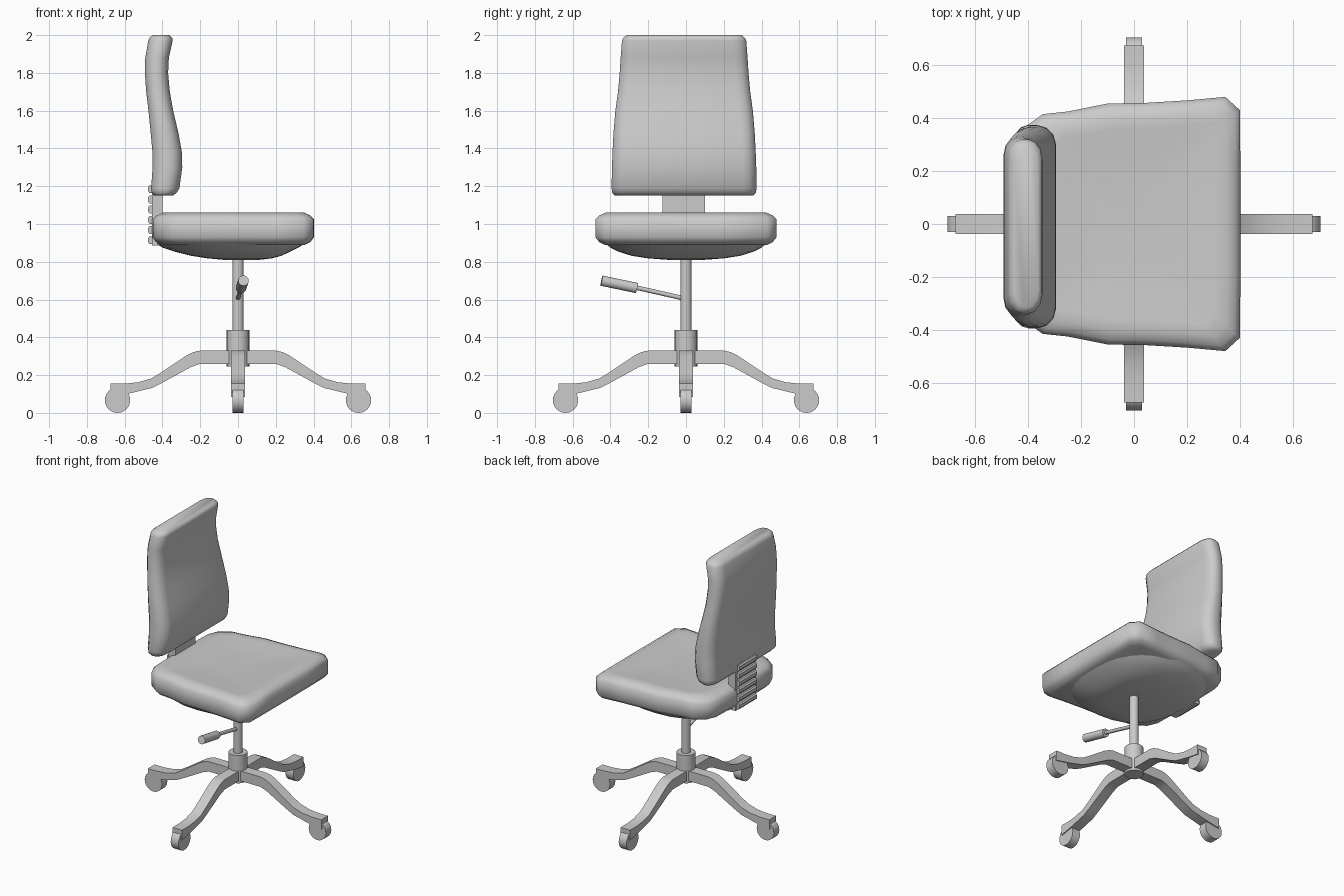
import bpy, bmesh, math
from mathutils import Vector

if "Cube" in bpy.data.objects:
    bpy.data.objects.remove(bpy.data.objects["Cube"])


def finish(name, bm, angle=40):
    bmesh.ops.recalc_face_normals(bm, faces=bm.faces)
    me = bpy.data.meshes.new(name)
    bm.to_mesh(me)
    bm.free()
    ob = bpy.data.objects.new(name, me)
    bpy.context.collection.objects.link(ob)
    bpy.ops.object.select_all(action='DESELECT')
    ob.select_set(True)
    bpy.context.view_layer.objects.active = ob
    bpy.ops.object.shade_smooth_by_angle(angle=math.radians(angle))
    return ob


def loft(name, rings, angle=40):
    bm = bmesh.new()
    vs = [[bm.verts.new(p) for p in r] for r in rings]
    n = len(rings[0])
    for a, b in zip(vs, vs[1:]):
        for i in range(n):
            j = (i + 1) % n
            bm.faces.new((a[i], a[j], b[j], b[i]))
    bm.faces.new(vs[0])
    bm.faces.new(vs[-1])
    return finish(name, bm, angle)


def rod(name, p, q, r, sides=20):
    p, q = Vector(p), Vector(q)
    rot = (q - p).to_track_quat('Z', 'Y')
    ring = [rot @ Vector((r * math.cos(2 * math.pi * i / sides),
                          r * math.sin(2 * math.pi * i / sides), 0)) for i in range(sides)]
    return loft(name, [[p + v for v in ring], [q + v for v in ring]])


def box(name, lo, hi):
    return loft(name, [[(lo[0], lo[1], z), (hi[0], lo[1], z), (hi[0], hi[1], z), (lo[0], hi[1], z)]
                       for z in (lo[2], hi[2])])


# Seat cushion: mirrored outline lofted with rounded edges and a slight dish
half = [(0.402, 0.2), (0.40, 0.43), (0.345, 0.48), (0.2, 0.467), (0.05, 0.458), (-0.1, 0.455),
        (-0.25, 0.425), (-0.345, 0.415), (-0.42, 0.36), (-0.45, 0.29), (-0.455, 0.1)]
outline = half + [(x, -y) for x, y in reversed(half)]
rings = []
for z, inset in [(0.89, 0.05), (0.905, 0.02), (0.93, 0), (1.025, 0), (1.045, 0.02),
                 (1.06, 0.055), (1.058, 0.1), (1.05, 0.2), (1.045, 0.32)]:
    rings.append([(x * (1 - inset / 0.43), y * (1 - inset / 0.48), z) for x, y in outline])
loft("seat", rings, 60)

# Bowl-shaped shell under the seat
rings = []
for z, cx, hx, hy in [(0.81, 0.02, 0.09, 0.09), (0.818, 0.01, 0.17, 0.2), (0.832, -0.01, 0.24, 0.29),
                      (0.855, -0.03, 0.31, 0.36), (0.875, -0.04, 0.36, 0.4), (0.90, -0.04, 0.40, 0.43)]:
    ring = []
    for i in range(28):
        c, s = math.cos(2 * math.pi * i / 28), math.sin(2 * math.pi * i / 28)
        ring.append((cx + hx * math.copysign(abs(c) ** 0.8, c),
                     hy * math.copysign(abs(s) ** 0.8, s), z))
    rings.append(ring)
loft("seat_shell", rings)

# Backrest: z, rear x, front x, half width
rings = []
for z, x0, x1, w in [(1.15, -0.445, -0.345, 0.365), (1.165, -0.457, -0.325, 0.38),
                     (1.19, -0.46, -0.31, 0.384), (1.3, -0.452, -0.295, 0.382),
                     (1.38, -0.453, -0.297, 0.379), (1.48, -0.462, -0.315, 0.374),
                     (1.6, -0.474, -0.343, 0.364), (1.7, -0.486, -0.361, 0.35),
                     (1.8, -0.493, -0.37, 0.341), (1.88, -0.491, -0.366, 0.336),
                     (1.97, -0.475, -0.346, 0.329), (1.985, -0.47, -0.348, 0.322),
                     (2.0, -0.452, -0.362, 0.305)]:
    m, h = (x0 + x1) / 2, (x1 - x0) / 2
    corner = [(1, 0.07), (0.88, 0.035), (0.55, 0.008), (0.2, 0)]
    q = [(h * a, w - b) for a, b in corner]
    q += [(-a, b) for a, b in reversed(q)]
    q += [(-a, -b) for a, b in q]
    rings.append([(m + a, b - 0.01, z) for a, b in q])
loft("backrest", rings, 60)

# Backrest bracket with ribbed rear
box("backrest_post", (-0.455, -0.125, 0.885), (-0.40, 0.10, 1.21))
for i in range(6):
    z = 0.893 + i * 0.054
    loft("bracket_rib", [[(x, y, z + dz) for x, dz in
                          [(-0.453, 0), (-0.468, 0), (-0.476, 0.01), (-0.476, 0.032),
                           (-0.468, 0.042), (-0.453, 0.042)]] for y in (-0.11, 0.085)], 30)

# Column, collar and lever
rod("gas_column", (0, 0, 0.4), (0, 0, 0.83), 0.03)
rod("base_collar", (0, 0, 0.245), (0, 0, 0.44), 0.06, 24)
rod("lever_rod", (0, -0.01, 0.606), (0.018, -0.28, 0.667), 0.012, 12)
rod("lever_handle", (0.016, -0.26, 0.661), (0.029, -0.447, 0.7), 0.028, 14)

# Four curved legs with casters
side = [(0, 0.33), (0.2, 0.33), (0.235, 0.322), (0.275, 0.302), (0.41, 0.212), (0.46, 0.182),
        (0.53, 0.162), (0.6, 0.155), (0.675, 0.155), (0.675, 0.085), (0.575, 0.103),
        (0.455, 0.132), (0.40, 0.16), (0.25, 0.242), (0.2, 0.26), (0, 0.26)]
for k in range(4):
    leg = loft("base_leg", [[(x, y, z) for x, z in side] for y in (-0.037, 0.037)], 35)
    wheel = rod("caster_wheel", (0.638, -0.03, 0.067), (0.638, 0.03, 0.067), 0.067, 24)
    for ob in (leg, wheel):
        ob.rotation_euler.z = k * math.pi / 2
